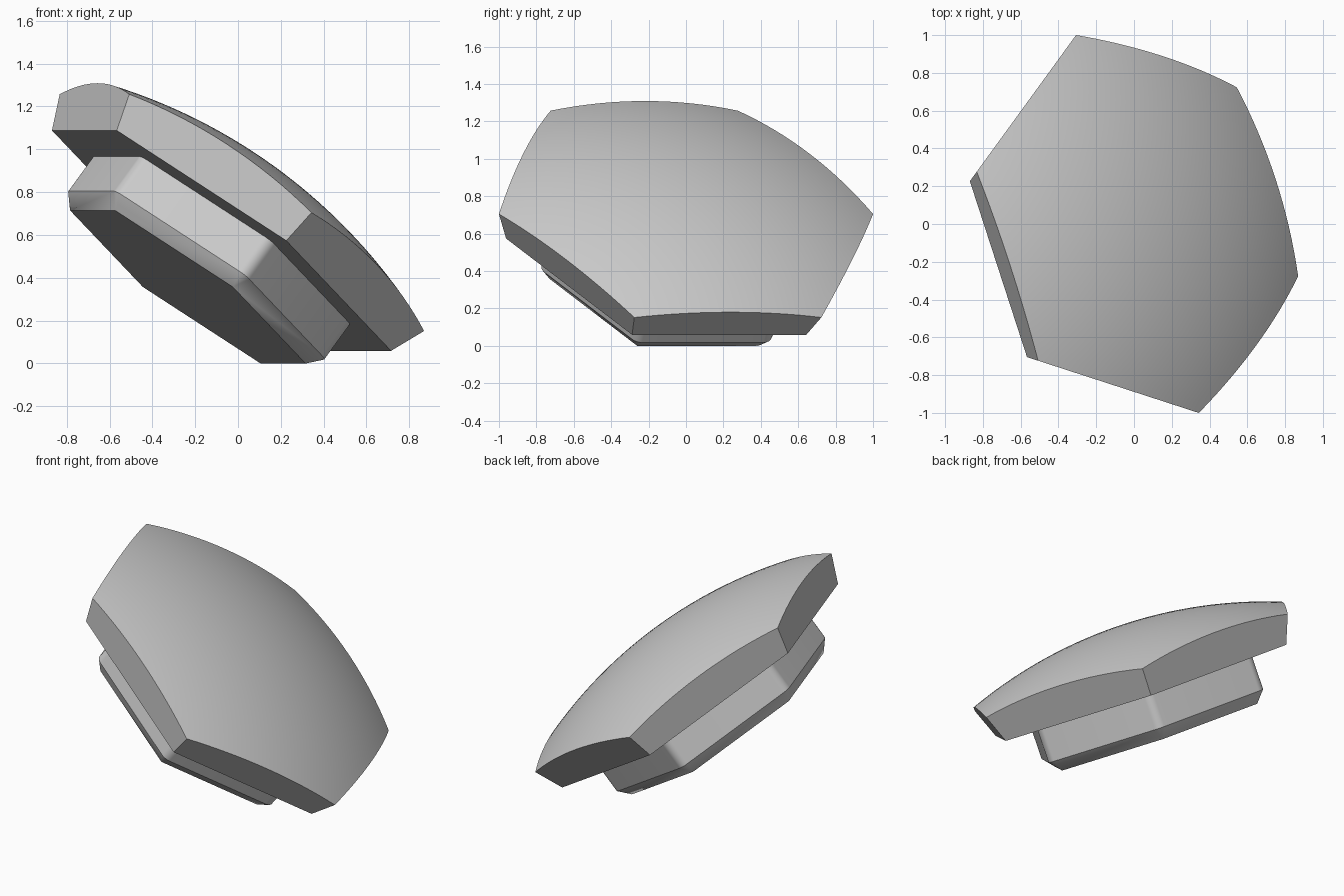
import bpy
import bmesh
from math import radians, sin, cos
from mathutils import Matrix, Vector

cube = bpy.data.objects.get("Cube")
if cube:
    bpy.data.objects.remove(cube, do_unlink=True)

SIDE = 1.0515                 # hexagon edge length
BALL = SIDE * 2.478           # radius of the domed surface
FLAT = SIDE * 2.267           # ball centre to the plane of the corners
UNDER = FLAT * 0.931          # ball centre to the panel underside

# Local origin is the ball centre, local z is the panel's outward direction
PLACE = (Matrix.Translation((0.018, 0, 0.704))
         @ Matrix.Rotation(radians(18), 4, "Z")
         @ Matrix.Rotation(radians(37.377), 4, "Y")
         @ Matrix.Translation((0, 0, -FLAT)))

grey = bpy.data.materials.new("plain_grey")
grey.use_nodes = True
colour = (0.6, 0.6, 0.6, 1)
grey.diffuse_color = colour
grey.node_tree.nodes["Principled BSDF"].inputs["Base Color"].default_value = colour


def polar(radius, degrees, z):
    a = radians(degrees)
    return Vector((radius * cos(a), radius * sin(a), z))


def finish(bm, name):
    bmesh.ops.recalc_face_normals(bm, faces=bm.faces)
    mesh = bpy.data.meshes.new(name)
    bm.to_mesh(mesh)
    bm.free()
    mesh.materials.append(grey)
    obj = bpy.data.objects.new(name, mesh)
    bpy.context.collection.objects.link(obj)
    obj.matrix_world = PLACE
    bpy.ops.object.select_all(action="DESELECT")
    obj.select_set(True)
    bpy.context.view_layer.objects.active = obj
    bpy.ops.object.shade_smooth_by_angle(angle=radians(30))


# Domed hexagonal panel: a subdivided hexagon pushed out onto the ball
bm = bmesh.new()
centre = bm.verts.new((0, 0, FLAT))
corners = [bm.verts.new(polar(SIDE, 30 + 60 * k, FLAT)) for k in range(6)]
for k in range(6):
    bm.faces.new((centre, corners[k], corners[(k + 1) % 6]))
bmesh.ops.subdivide_edges(bm, edges=bm.edges[:], cuts=15, use_grid_fill=True)
for v in bm.verts:
    v.co = v.co.normalized() * BALL

# Side walls run towards the ball centre and end on a flat underside
rim = [e for e in bm.edges if e.is_boundary]
walls = bmesh.ops.extrude_edge_only(bm, edges=rim)["geom"]
for v in walls:
    if isinstance(v, bmesh.types.BMVert):
        v.co *= UNDER / v.co.z
bottom_edges = [e for e in walls if isinstance(e, bmesh.types.BMEdge) and e.is_boundary]
bmesh.ops.contextual_create(bm, geom=bottom_edges)
finish(bm, "domed_panel")

# Plug below the panel: rounded corners and a chamfer down to a sharp hexagon
PLUG_SIDE, ROUND, STEPS = 0.68, 0.059, 8
CHAMFER_Z, BASE_Z = 2.015, 1.947
bm = bmesh.new()
base = [bm.verts.new(polar(PLUG_SIDE, 30 + 60 * k, BASE_Z)) for k in range(6)]


def rounded_ring(z):
    ring = []
    for k in range(6):
        angle = 30 + 60 * k
        for i in range(STEPS + 1):
            turn = angle - 30 + 60 * i / STEPS
            ring.append(bm.verts.new(polar(PLUG_SIDE, angle, z) + polar(ROUND, turn, 0)))
    return ring


low, high = rounded_ring(CHAMFER_Z), rounded_ring(UNDER + 0.02)
count = len(low)
for i in range(count):
    j = (i + 1) % count
    bm.faces.new((low[i], low[j], high[j], high[i]))
    a, b = base[i // (STEPS + 1)], base[j // (STEPS + 1)]
    bm.faces.new((a, low[j], low[i]) if a == b else (a, b, low[j], low[i]))
bm.faces.new(base)
bm.faces.new(high)
finish(bm, "underside_plug")
